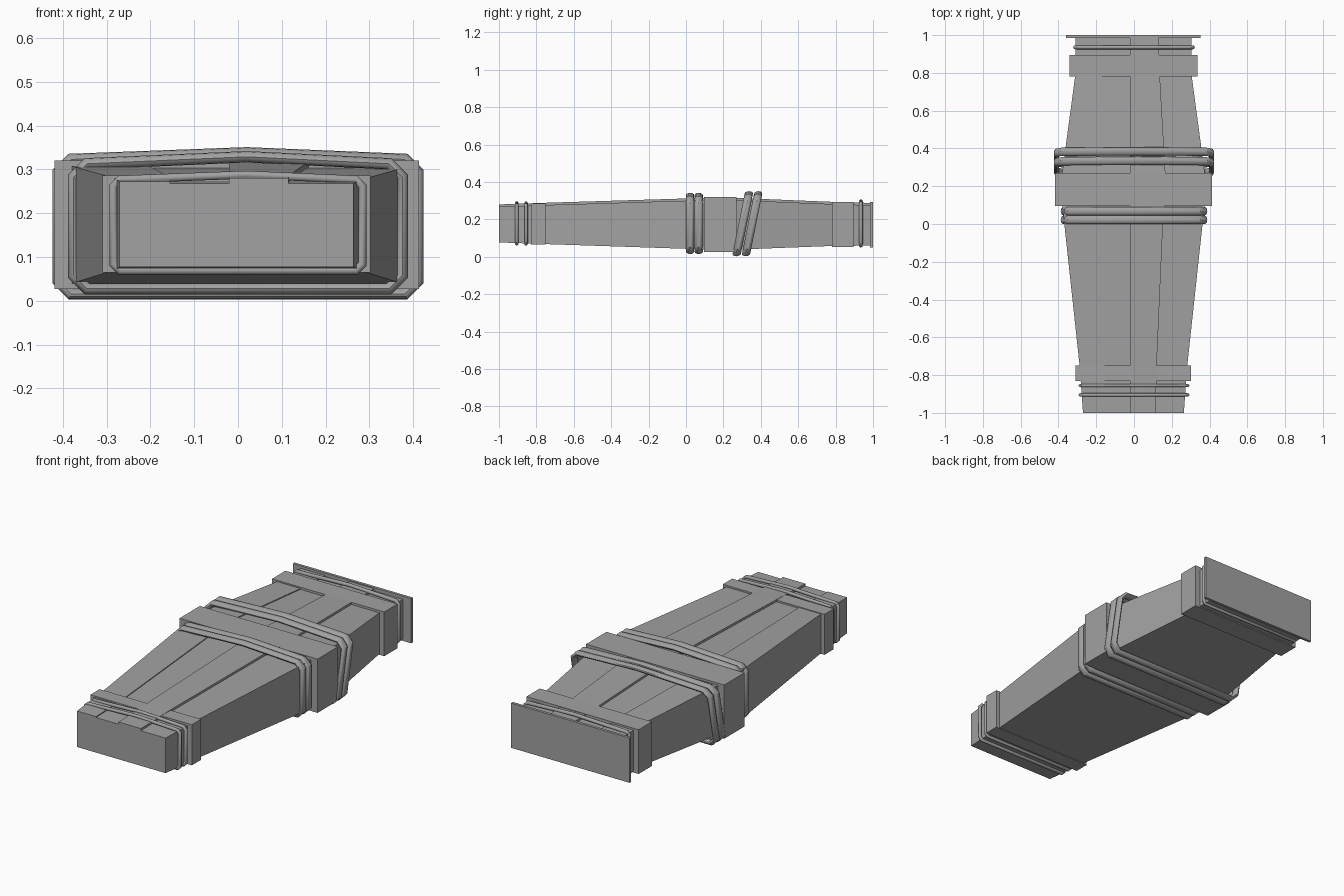
import bpy, bmesh, math
from mathutils import Vector

cube = bpy.data.objects.get("Cube")
if cube:
    bpy.data.objects.remove(cube, do_unlink=True)

GREY = (0.36, 0.36, 0.36, 1)
stone = bpy.data.materials.new("grey_stone")
stone.use_nodes = True
stone.diffuse_color = GREY
stone.node_tree.nodes["Principled BSDF"].inputs["Base Color"].default_value = GREY


def finish(name, bm, smooth=False):
    bmesh.ops.recalc_face_normals(bm, faces=bm.faces)
    mesh = bpy.data.meshes.new(name)
    bm.to_mesh(mesh)
    bm.free()
    mesh.materials.append(stone)
    obj = bpy.data.objects.new(name, mesh)
    bpy.context.collection.objects.link(obj)
    if smooth:
        bpy.ops.object.select_all(action="DESELECT")
        obj.select_set(True)
        bpy.context.view_layer.objects.active = obj
        bpy.ops.object.shade_smooth_by_angle(angle=math.radians(40))


def loft(name, stations):
    """Join rectangular sections (y, left x, right x, bottom z, top z)."""
    bm = bmesh.new()
    rings = [[bm.verts.new(p) for p in ((a, y, b), (c, y, b), (c, y, t), (a, y, t))]
             for y, a, c, b, t in stations]
    for r, s in zip(rings, rings[1:]):
        for i in range(4):
            j = (i + 1) % 4
            bm.faces.new((r[i], r[j], s[j], s[i]))
    bm.faces.new(rings[0])
    bm.faces.new(rings[-1])
    finish(name, bm)


def block(name, y0, y1, half, z0, z1):
    loft(name, [(y, -half - 0.003, half - 0.003, z0, z1) for y in (y0, y1)])


def strap(name, y, half, z0, z1, peak, width, thick, lean=0.0, chamfer=0.03):
    """Closed band with an oval section, cut corners and a ridged top."""
    h, q = half - thick, chamfer
    z0, z1, peak = z0 + thick, z1 - thick, peak - thick
    path = [Vector(p) for p in (
        (-h + q, z0), (h - q, z0), (h, z0 + q), (h, z1 - q), (h - q, z1),
        (0.02, peak), (-h + q, z1), (-h, z1 - q), (-h, z0 + q))]
    mid, n, sides = (z0 + z1) / 2, len(path), 12
    bm = bmesh.new()
    rings = []
    for i, p in enumerate(path):
        before = (p - path[i - 1]).normalized()
        after = (path[(i + 1) % n] - p).normalized()
        n1, n2 = (Vector((d.y, -d.x)) for d in (before, after))
        out = (n1 + n2) / (1 + n1.dot(n2))
        ring = []
        for k in range(sides):
            a = math.tau * k / sides
            c = p + out * thick * math.cos(a)
            ring.append(bm.verts.new(
                (c.x, y + width * math.sin(a) + lean * (c.y - mid), c.y)))
        rings.append(ring)
    for i in range(n):
        r, s = rings[i], rings[(i + 1) % n]
        for k in range(sides):
            m = (k + 1) % sides
            bm.faces.new((r[k], r[m], s[m], s[k]))
    finish(name, bm, smooth=True)


# Tapered coffin body: y, half width, bottom, lid height, left seam, right seam
SHAPE = [
    (-1.0, 0.267, 0.077, 0.268, -0.155, 0.115),
    (-0.75, 0.285, 0.068, 0.277, -0.155, 0.12),
    (0.0, 0.366, 0.043, 0.300, -0.197, 0.153),
    (0.2, 0.387, 0.036, 0.306, -0.213, 0.17),
    (0.78, 0.309, 0.058, 0.282, -0.17, 0.137),
    (0.99, 0.307, 0.06, 0.276, -0.165, 0.13),
]
loft("coffin_body", [(y, -w - 0.003, w - 0.003, b, t) for y, w, b, t, l, r in SHAPE])

# Uneven lid boards
loft("lid_side_board", [(y, -w - 0.003, l, t - 0.03, t + 0.005) for y, w, b, t, l, r in SHAPE])
loft("lid_centre_board", [(y, -0.02, r, t - 0.03, t + 0.012) for y, w, b, t, l, r in SHAPE])

# Solid bands and head plate
block("foot_band", -0.83, -0.75, 0.306, 0.065, 0.286)
block("middle_band", 0.095, 0.27, 0.416, 0.027, 0.32)
block("head_band", 0.78, 0.895, 0.338, 0.053, 0.294)
block("head_plate", 0.985, 1.0, 0.356, 0.05, 0.294)

# Thin ropes at the ends
for i, y in enumerate((-0.905, -0.855)):
    strap(f"foot_rope_{i + 1}", y, 0.293, 0.06, 0.286, 0.297, 0.009, 0.009, chamfer=0.015)
strap("head_rope", 0.935, 0.322, 0.05, 0.296, 0.307, 0.01, 0.01, chamfer=0.015)

# Wide straps around the middle, the second pair slipped and leaning
for i in range(2):
    strap(f"upright_strap_{i + 1}", 0.022 + 0.046 * i, 0.388, 0.015, 0.326, 0.342, 0.022, 0.013)
    strap(f"leaning_strap_{i + 1}", 0.302 + 0.05 * i, 0.424, 0.003, 0.336, 0.351, 0.022, 0.013,
          lean=0.2)
